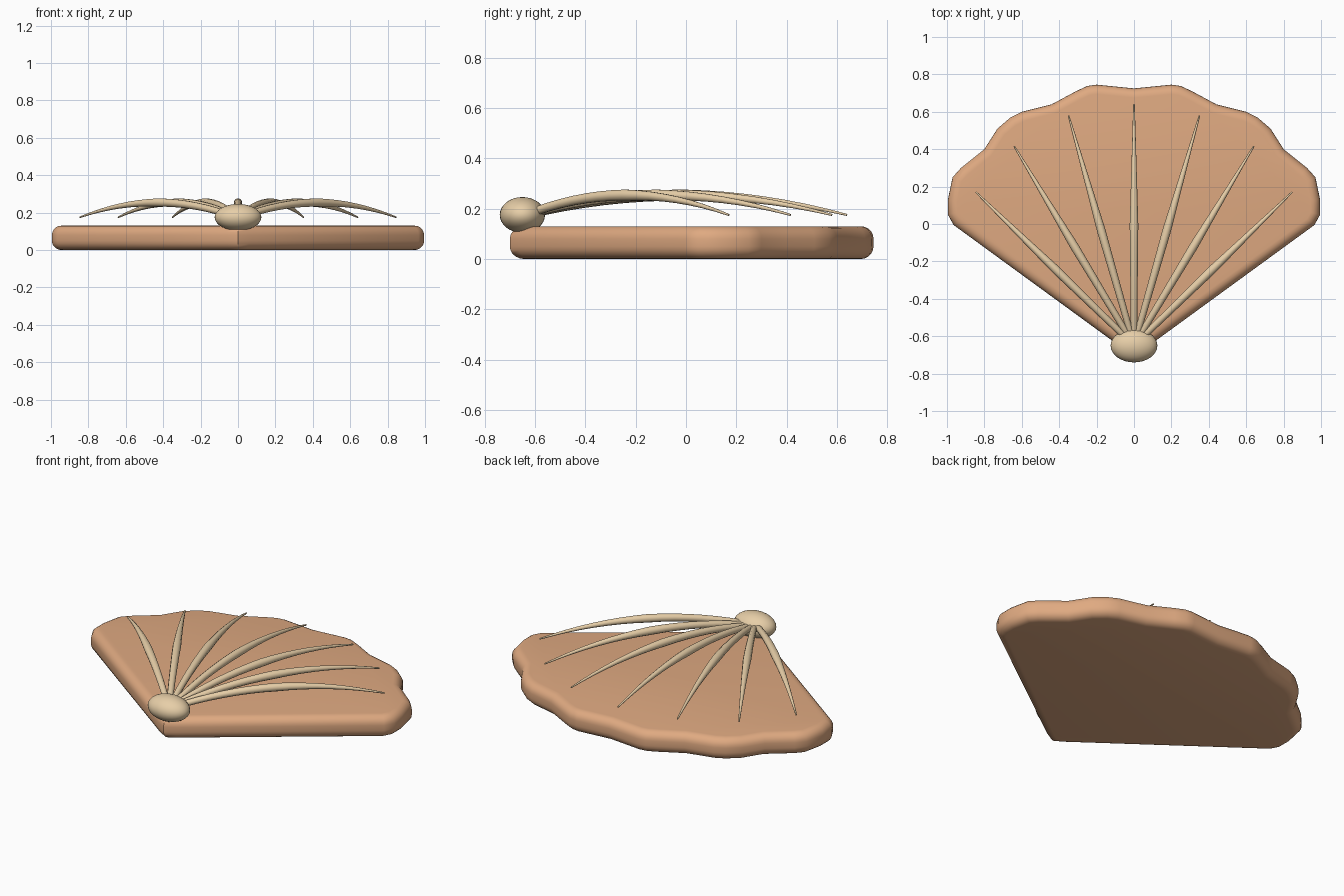
import bpy, bmesh, math

if "Cube" in bpy.data.objects:
    bpy.data.objects.remove(bpy.data.objects["Cube"])

def material(name, color):
    m = bpy.data.materials.new(name)
    m.diffuse_color = (*color, 1)
    m.use_nodes = True
    m.node_tree.nodes["Principled BSDF"].inputs["Base Color"].default_value = m.diffuse_color
    return m

shell_mat = material("shell_tan", (0.74, 0.40, 0.22))
rib_mat = material("rib_cream", (0.80, 0.62, 0.39))

def smooth(ob, angle):
    bpy.ops.object.select_all(action='DESELECT')
    ob.select_set(True)
    bpy.context.view_layer.objects.active = ob
    bpy.ops.object.shade_smooth_by_angle(angle=math.radians(angle))

# Fan-shaped slab: half outline mirrored, extruded, rims rounded
half = [(0.965, -0.005), (0.995, 0.05), (0.995, 0.13), (0.97, 0.25), (0.925, 0.30),
        (0.80, 0.40), (0.73, 0.51), (0.66, 0.57), (0.60, 0.60), (0.44, 0.64),
        (0.31, 0.71), (0.25, 0.738), (0.20, 0.745)]
outline = [(0, -0.70), (0.06, -0.665)] + half + [(0, 0.725)]
outline += [(-x, y) for x, y in reversed(outline[1:-1])]
bm = bmesh.new()
base = bm.faces.new([bm.verts.new((x, y, 0)) for x, y in outline])
ext = bmesh.ops.extrude_face_region(bm, geom=[base], use_keep_orig=True)
for v in ext['geom']:
    if isinstance(v, bmesh.types.BMVert):
        v.co.z = 0.13
bmesh.ops.recalc_face_normals(bm, faces=bm.faces)
rims = [e for e in bm.edges if abs(e.verts[0].co.z - e.verts[1].co.z) < 1e-5]
bmesh.ops.bevel(bm, geom=rims, offset=0.05, offset_type='OFFSET', segments=5,
                profile=0.5, affect='EDGES', clamp_overlap=False)
me = bpy.data.meshes.new("shell_fan")
bm.to_mesh(me)
bm.free()
fan = bpy.data.objects.new("shell_fan", me)
bpy.context.collection.objects.link(fan)
me.materials.append(shell_mat)
smooth(fan, 50)

# Arched tapering ribs radiating from the hinge
def rib(name, tip):
    p0, p2 = (0, -0.65, 0.17), (*tip, 0.175)
    p1 = (tip[0] / 2, (tip[1] - 0.65) / 2, 0.335)
    n = 16
    cu = bpy.data.curves.new(name, 'CURVE')
    cu.dimensions = '3D'
    cu.bevel_depth = 0.023
    cu.bevel_resolution = 3
    cu.use_fill_caps = True
    sp = cu.splines.new('POLY')
    sp.points.add(n)
    for i, p in enumerate(sp.points):
        t = i / n
        p.co = (*[(1 - t)**2 * a + 2 * t * (1 - t) * b + t * t * c
                  for a, b, c in zip(p0, p1, p2)], 1)
        p.radius = 0.7 + 0.6 * t if t < 0.5 else 1 - 0.82 * (t - 0.5) / 0.5
    ob = bpy.data.objects.new(name, cu)
    bpy.context.collection.objects.link(ob)
    cu.materials.append(rib_mat)
    bpy.ops.object.select_all(action='DESELECT')
    ob.select_set(True)
    bpy.context.view_layer.objects.active = ob
    bpy.ops.object.convert(target='MESH')
    smooth(bpy.context.object, 60)

rib("rib_centre", (0, 0.64))
for i, (x, y) in enumerate([(0.35, 0.58), (0.64, 0.415), (0.845, 0.17)]):
    rib(f"rib_right_{i + 1}", (x, y))
    rib(f"rib_left_{i + 1}", (-x, y))

# Hinge knob
bpy.ops.mesh.primitive_uv_sphere_add(segments=32, ring_count=16, radius=1,
                                     location=(0, -0.65, 0.175))
knob = bpy.context.object
knob.name = "hinge_knob"
knob.scale = (0.125, 0.09, 0.071)
knob.data.materials.append(rib_mat)
smooth(knob, 60)
